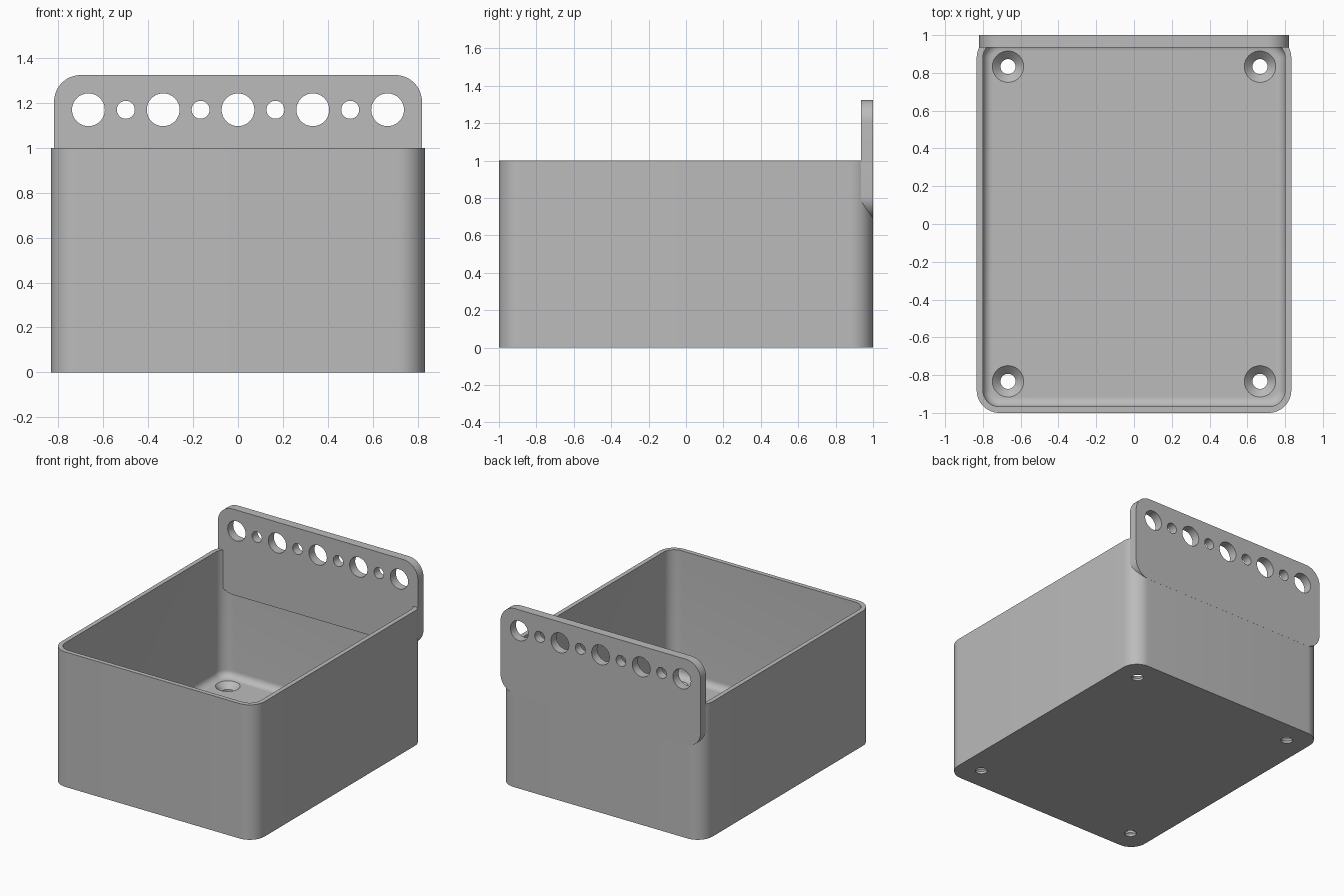
import bpy
import bmesh
from math import sin, cos, pi, radians
from mathutils import Matrix, Vector

cube = bpy.data.objects.get("Cube")
if cube:
    bpy.data.objects.remove(cube, do_unlink=True)

grey = bpy.data.materials.new("plain_grey")
grey.use_nodes = True
color = (0.5, 0.5, 0.5, 1)
grey.diffuse_color = color
grey.node_tree.nodes["Principled BSDF"].inputs["Base Color"].default_value = color

HX, HY, CORNER = 0.833, 1.0, 0.12
WALL, FLOOR, FILLET = 0.033, 0.06, 0.05


def rounded_rect(hx, hy, r, z, steps=12):
    """Loop of points around a rounded rectangle at height z."""
    pts = []
    for q, (sx, sy) in enumerate([(1, 1), (-1, 1), (-1, -1), (1, -1)]):
        for i in range(steps + 1):
            a = (q + i / steps) * pi / 2
            pts.append(Vector((sx * (hx - r) + r * cos(a), sy * (hy - r) + r * sin(a), z)))
    return pts


def circle(r, z, sides=48):
    return [Vector((r * cos(2 * pi * i / sides), r * sin(2 * pi * i / sides), z)) for i in range(sides)]


def loft(name, rings, matrix=Matrix()):
    """Skin matching loops into a closed solid."""
    bm = bmesh.new()
    loops = [[bm.verts.new(matrix @ p) for p in ring] for ring in rings]
    n = len(loops[0])
    for a, b in zip(loops, loops[1:]):
        for i in range(n):
            j = (i + 1) % n
            bm.faces.new((a[i], a[j], b[j], b[i]))
    bm.faces.new(loops[0])
    bm.faces.new(loops[-1])
    bmesh.ops.recalc_face_normals(bm, faces=bm.faces)
    mesh = bpy.data.meshes.new(name)
    bm.to_mesh(mesh)
    bm.free()
    mesh.materials.append(grey)
    obj = bpy.data.objects.new(name, mesh)
    bpy.context.collection.objects.link(obj)
    return obj


def finish(obj, cutters):
    """Cut the holes, then smooth the round areas."""
    bpy.ops.object.select_all(action='DESELECT')
    obj.select_set(True)
    bpy.context.view_layer.objects.active = obj
    for cutter in cutters:
        cutter.hide_render = True
        mod = obj.modifiers.new("hole", 'BOOLEAN')
        mod.operation, mod.solver, mod.object = 'DIFFERENCE', 'EXACT', cutter
        bpy.ops.object.modifier_apply(modifier=mod.name)
        bpy.data.objects.remove(cutter, do_unlink=True)
    bpy.ops.object.shade_smooth_by_angle(angle=radians(30))


# Open box with thin walls and a filleted floor
inner = (HX - WALL, HY - WALL, CORNER - WALL)
rings = [rounded_rect(HX, HY, CORNER, 0), rounded_rect(HX, HY, CORNER, 1),
         rounded_rect(*inner, 1)]
for i in range(9):
    a = i / 8 * pi / 2
    inset = FILLET * (1 - cos(a))
    rings.append(rounded_rect(*(v - inset for v in inner), FLOOR + FILLET * (1 - sin(a))))
box = loft("box", rings)

# Countersunk screw holes in the floor
screws = []
for x in (-0.667, 0.667):
    for y in (-0.833, 0.833):
        profile = [circle(0.04, -0.1), circle(0.04, FLOOR - 0.043),
                   circle(0.083, FLOOR), circle(0.083, FLOOR + 0.03)]
        screws.append(loft("screw_cutter", profile, Matrix.Translation((x, y, 0))))
finish(box, screws)

# Upright back plate, drawn flat and stood up
BOTTOM, TOP, THICK = 0.69, 1.325, 0.065
mid, half = (TOP + BOTTOM) / 2, (TOP - BOTTOM) / 2
upright = Matrix.Translation((0, HY + 0.0005, 0)) @ Matrix.Rotation(pi / 2, 4, 'X')
lift = upright @ Matrix.Translation((0, mid, 0))
plate = loft("back_plate", [rounded_rect(0.82, half, 0.12, z) for z in (0, THICK)], lift)

# Row of alternating large and small holes
holes = []
for i in range(-4, 5):
    r = 0.073 if i % 2 == 0 else 0.04
    place = upright @ Matrix.Translation((i / 6, 1.17, 0))
    holes.append(loft("hole_cutter", [circle(r, -0.1), circle(r, 0.2)], place))
finish(plate, holes)
